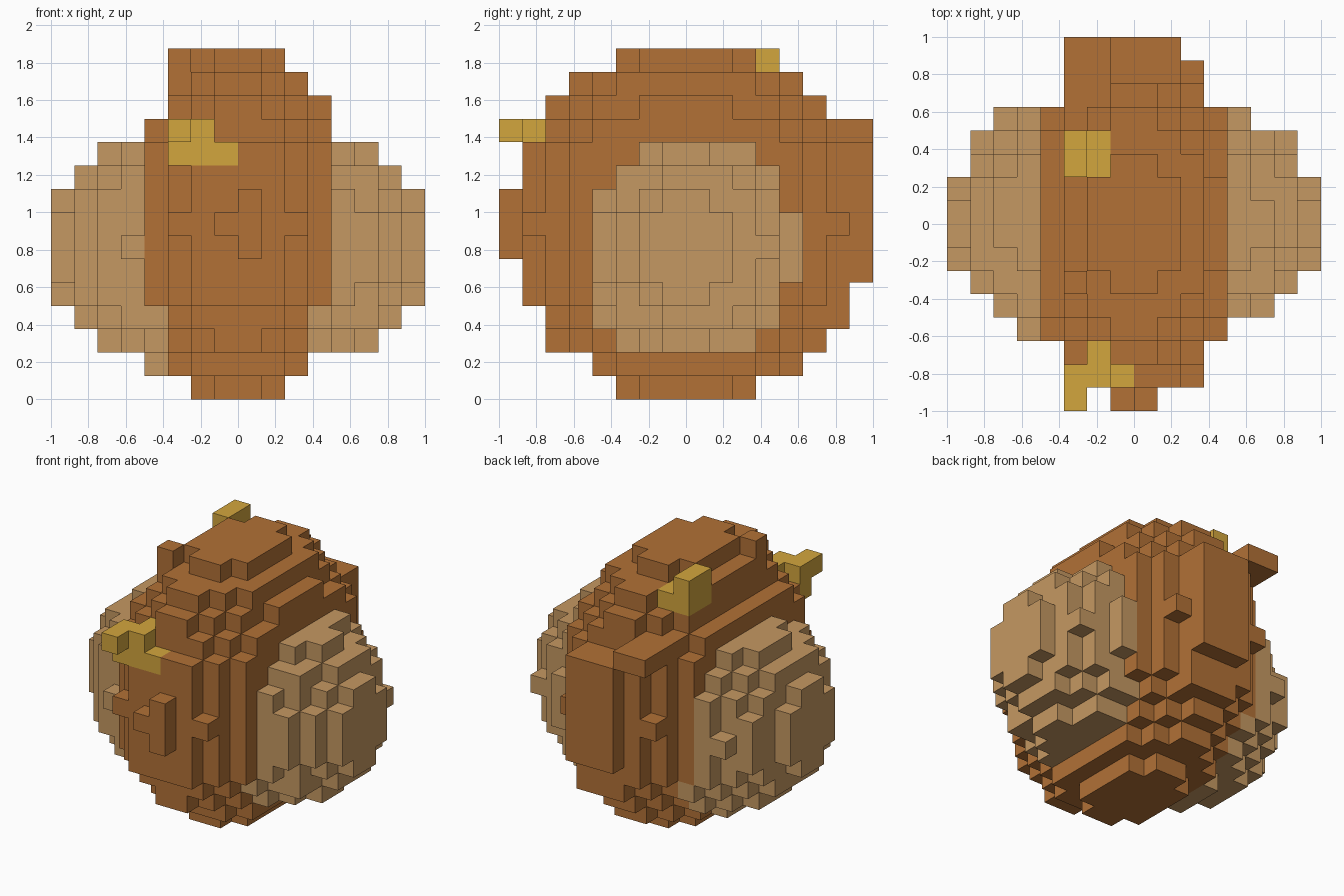
import bpy
import bmesh
from mathutils import Vector

if "Cube" in bpy.data.objects:
    bpy.data.objects.remove(bpy.data.objects["Cube"], do_unlink=True)

S = 0.125  # block size


def material(name, rgb):
    m = bpy.data.materials.new(name)
    m.use_nodes = True
    m.diffuse_color = (*rgb, 1)
    m.node_tree.nodes["Principled BSDF"].inputs["Base Color"].default_value = (*rgb, 1)
    return m


brown = material("brown", (0.445, 0.165, 0.037))
tan = material("tan", (0.56, 0.315, 0.122))
gold = material("gold", (0.65, 0.38, 0.048))

cells = {}  # block index -> part name


def centre(c):
    return Vector(((c[0] + .5) * S - 1, (c[1] + .5) * S - 1, (c[2] + .5) * S))


def inside(p, mid, radii):
    return sum(((p[i] - mid[i]) / radii[i]) ** 2 for i in range(3)) <= 1


def box(part, x, y, z):
    """Fill a range of blocks given by its limits in units."""
    ranges = [range(round((lo + off) / S), round((hi + off) / S))
              for (lo, hi), off in ((x, 1), (y, 1), (z, 0))]
    for i in ranges[0]:
        for j in ranges[1]:
            for k in ranges[2]:
                cells[(i, j, k)] = part


# Rounded body with a paler lobe on each side, the right one a little fuller
for i in range(16):
    for j in range(16):
        for k in range(15):
            p = centre((i, j, k))
            lobe, radii = (("left_lobe", (1.025, .69, .69)) if p.x > 0
                           else ("right_lobe", (1.015, .725, .725)))
            in_body = (abs(p.x) < .5 and inside(p, (0, 0, .9375), (.63, .94, .94))
                       and not (p.x < -.375 and p.z > 1.5))
            in_lobe = abs(p.x) > .375 and inside(p, (0, .03, .8125), radii)
            if in_lobe and (not in_body or p.z < .5):
                cells[(i, j, k)] = lobe
            elif in_body:
                cells[(i, j, k)] = "body"

# Fuller steps near the crown and the lower back
box("body", (-.125, .125), (-.625, .625), (1.625, 1.75))
box("body", (-.125, .125), (.5, .625), (.125, .25))

# Raised pieces at the front, back and top
box("front_bump", (0, .125), (-1, -.875), (.75, 1.125))
box("front_bump", (-.125, 0), (-1, -.875), (.875, 1))
box("back_plate", (-.125, .25), (.75, 1), (.625, 1.375))
box("back_plate", (-.125, .25), (.75, .875), (.375, .625))
box("back_hook", (-.375, -.125), (.625, 1), (1.375, 1.5))
box("top_stub", (-.375, -.25), (-.375, -.25), (1.625, 1.875))

# Gold growths
box("front_growth", (-.375, 0), (-.875, -.75), (1.25, 1.375))
box("front_growth", (-.375, -.25), (-1, -.75), (1.375, 1.5))
box("front_growth", (-.25, -.125), (-.875, -.625), (1.375, 1.5))
box("top_growth", (-.375, -.25), (.25, .5), (1.625, 1.875))
box("top_growth", (-.25, -.125), (.25, .5), (1.625, 1.75))


def build(part, mat):
    """Make the outward faces of one part's blocks."""
    bm = bmesh.new()
    for c, owner in cells.items():
        if owner != part:
            continue
        for axis in range(3):
            for sign in (-1, 1):
                n = list(c)
                n[axis] += sign
                if tuple(n) in cells:
                    continue
                u, v, w = Vector(), Vector(), Vector()
                u[axis] = sign * S / 2
                v[(axis + 1) % 3] = S / 2
                w[(axis + 2) % 3] = sign * S / 2
                m = centre(c) + u
                bm.faces.new([bm.verts.new(m + q) for q in (-v - w, v - w, v + w, w - v)])
    bmesh.ops.remove_doubles(bm, verts=bm.verts, dist=S / 100)
    mesh = bpy.data.meshes.new(part)
    bm.to_mesh(mesh)
    bm.free()
    mesh.materials.append(mat)
    bpy.context.collection.objects.link(bpy.data.objects.new(part, mesh))


for part in sorted(set(cells.values())):
    build(part, tan if "lobe" in part else gold if "growth" in part else brown)
